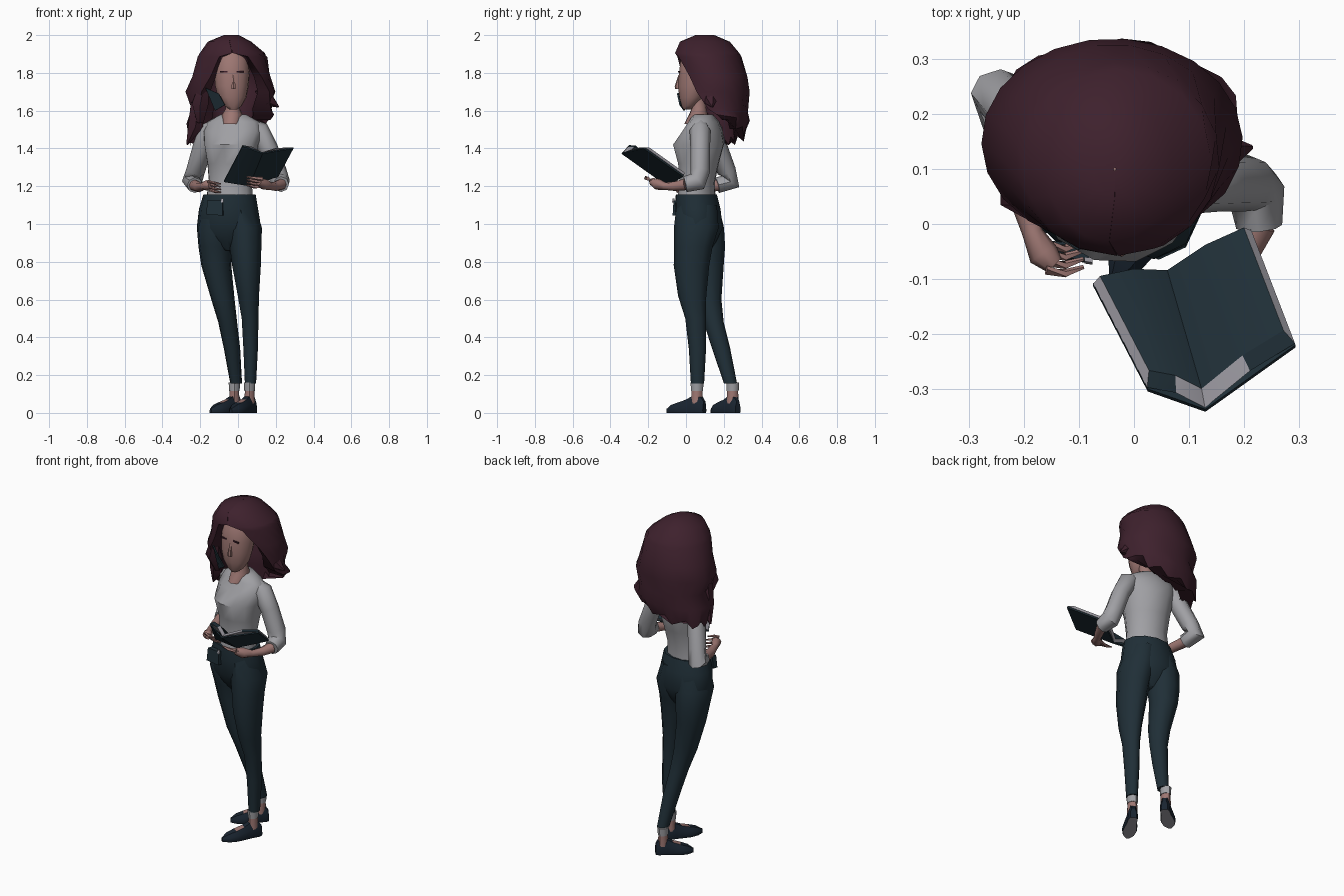
import bpy, bmesh, math
from mathutils import Vector, Matrix


def mat(name, r, g, b):
    m = bpy.data.materials.new(name)
    m.diffuse_color = (r, g, b, 1)
    return m


HAIR = mat("hair plum", .048, .015, .026)
SKIN = mat("skin", .34, .185, .17)
SHIRT = mat("shirt grey", .35, .35, .37)
TEAL = mat("dark teal", .014, .028, .038)
SHOE = mat("shoe navy", .010, .018, .030)
PALE = mat("paper grey", .36, .35, .39)


def finish(name, bm, mats, rule=None, smooth=50):
    bmesh.ops.recalc_face_normals(bm, faces=bm.faces)
    bm.normal_update()
    if rule:
        for f in bm.faces:
            f.material_index = rule(f)
    me = bpy.data.meshes.new(name)
    bm.to_mesh(me)
    bm.free()
    for m in mats:
        me.materials.append(m)
    ob = bpy.data.objects.new(name, me)
    bpy.context.collection.objects.link(ob)
    bpy.ops.object.select_all(action='DESELECT')
    ob.select_set(True)
    bpy.context.view_layer.objects.active = ob
    bpy.ops.object.shade_smooth_by_angle(angle=math.radians(smooth))
    return ob


def skin_rings(name, rings, mats, rule=None, smooth=50):
    """Join closed rings of points into a capped solid."""
    bm = bmesh.new()
    vs = [[bm.verts.new(p) for p in r] for r in rings]
    n = len(rings[0])
    for a, b in zip(vs, vs[1:]):
        for i in range(n):
            j = (i + 1) % n
            bm.faces.new((a[i], a[j], b[j], b[i]))
    bm.faces.new(vs[0])
    bm.faces.new(vs[-1])
    return finish(name, bm, mats, rule, smooth)


def loft(name, rows, mats, n=10, turn=0, rule=None):
    """Stack of horizontal ellipses: x, y, z, rx, ry."""
    rot = Matrix.Rotation(math.radians(turn), 3, 'Z')
    rings = []
    for x, y, z, rx, ry in rows:
        rings.append([Vector((x, y, z)) + rot @ Vector((rx * math.sin(i * math.tau / n),
                     -ry * math.cos(i * math.tau / n), 0)) for i in range(n)])
    return skin_rings(name, rings, mats, rule)


def tube(name, rows, mats, n=8):
    """Limb through points x, y, z, r."""
    pts = [Vector(r[:3]) for r in rows]
    rings = []
    for k, p in enumerate(pts):
        d = (pts[min(k + 1, len(pts) - 1)] - pts[max(k - 1, 0)]).normalized()
        u = d.cross(Vector((1, 0, 0))).normalized()
        v = d.cross(u)
        rings.append([p + rows[k][3] * (u * math.cos(i * math.tau / n) + v * math.sin(i * math.tau / n))
                      for i in range(n)])
    return skin_rings(name, rings, mats)


def slab(name, edge0, edge1, lift, mats, pull=None, amount=0):
    """Sheet between two edges, thickened by lift; top faces take the first material."""
    e0, e1, lift = [Vector(p) for p in edge0], [Vector(p) for p in edge1], Vector(lift)
    pull = Vector(pull or (0, 0, 0))
    rings = [[a, b, b.lerp(pull, amount) + lift, a.lerp(pull, amount) + lift] for a, b in zip(e0, e1)]
    up = lift.normalized()
    return skin_rings(name, rings, mats, lambda f: 0 if f.normal.dot(up) > .8 else len(mats) - 1, 30)


# trousers: hips and two legs
loft("hips", [(-.045, .055, 1.155, .14, .11), (-.05, .062, 1.08, .158, .122), (-.048, .075, .98, .172, .12),
              (-.045, .078, .91, .14, .085), (-.04, .08, .86, .05, .05)], [TEAL], 12, -8)
loft("back_leg", [(-.1, .075, 1.1, .08, .1), (-.122, .09, .98, .096, .113), (-.12, .108, .88, .09, .1),
                  (-.115, .115, .78, .08, .085), (-.08, .12, .6, .062, .068), (-.055, .145, .48, .05, .055),
                  (-.032, .185, .34, .043, .05), (-.01, .235, .155, .031, .036)], [TEAL], 9, -20)
loft("front_leg", [(.01, .06, 1.1, .08, .11), (.035, .058, .98, .093, .122), (.04, .042, .88, .085, .105),
                   (.045, .032, .78, .077, .097), (.055, .035, .62, .057, .077), (.064, .052, .5, .045, .056),
                   (.067, .062, .34, .039, .047), (.066, .062, .155, .03, .036)], [TEAL], 9)

# ankles, cuffs and shoes
for side, heel, toe in (("back", Vector((.012, .275, 0)), Vector((-.145, .135, 0))),
                        ("front", Vector((.086, .098, 0)), Vector((-.038, -.1, 0)))):
    ank = heel.lerp(toe, .2)
    loft(side + "_ankle", [(ank.x, ank.y, .05, .028, .032), (ank.x, ank.y, .135, .024, .028)], [SKIN], 8)
    loft(side + "_cuff", [(ank.x, ank.y, .115, .028, .032), (ank.x, ank.y, .16, .03, .034)], [SHIRT], 8)
    d = (toe - heel).normalized()
    w = Vector((-d.y, d.x, 0))
    rings = []
    for t, hw, h in ((0, .018, .06), (.08, .028, .085), (.3, .03, .088), (.45, .036, .07), (.66, .042, .055),
                     (.85, .033, .042), (1, .008, .022)):
        c = heel.lerp(toe, t)
        rings.append([c + w * (hw * s) + Vector((0, 0, z)) for s, z in
                      ((-.9, 0), (-1, .012), (-.9, h * .6), (-.5, h), (.5, h), (.9, h * .6), (1, .012), (.9, 0))])
    hl, tl = heel.copy(), toe.copy()

    def shoe_rule(f, hl=hl, tl=tl, d=d):
        c = f.calc_center_median()
        t = (c - hl).dot(d) / (tl - hl).length
        if c.z < .005:
            return 1
        return 2 if f.normal.z > .75 and .46 < t < .62 else 0
    skin_rings(side + "_shoe", rings, [SHOE, PALE, SKIN], shoe_rule, 35)

# belt pouch with button
slab("belt_pouch", [(-.16, -.035, 1.05), (-.155, -.03, 1.125)], [(-.075, -.045, 1.045), (-.075, -.04, 1.125)],
     (-.008, -.026, 0), [TEAL])
slab("belt_button", [(-.09, -.064, 1.115), (-.09, -.06, 1.135)], [(-.076, -.066, 1.115), (-.076, -.062, 1.135)],
     (0, -.008, 0), [PALE])

# shirt
loft("shirt_body", [(-.045, .055, 1.14, .128, .1), (-.04, .06, 1.22, .118, .092), (-.037, .066, 1.32, .13, .108),
                    (-.035, .066, 1.42, .148, .137), (-.028, .088, 1.49, .165, .102), (-.025, .095, 1.54, .145, .075),
                    (-.025, .09, 1.58, .07, .052)], [SHIRT], 12, -16)
tube("right_sleeve", [(-.1, .115, 1.535, .03), (-.155, .14, 1.495, .056), (-.19, .17, 1.4, .052),
                      (-.225, .215, 1.28, .05), (-.243, .237, 1.225, .054), (-.228, .165, 1.205, .042)], [SHIRT])
tube("left_sleeve", [(.05, .08, 1.535, .03), (.11, .075, 1.495, .056), (.16, .075, 1.4, .052),
                     (.205, .075, 1.28, .052), (.222, .06, 1.225, .053), (.228, -.005, 1.21, .042)], [SHIRT])

# forearms and hands
tube("right_forearm", [(-.23, .17, 1.205, .031), (-.205, .06, 1.195, .027), (-.185, -.015, 1.2, .019),
                       (-.165, -.055, 1.205, .028), (-.145, -.075, 1.205, .018)], [SKIN])
tube("left_forearm", [(.228, 0, 1.21, .031), (.2, -.06, 1.2, .025), (.17, -.11, 1.2, .02),
                      (.14, -.15, 1.21, .03), (.11, -.18, 1.225, .02)], [SKIN])
for k in range(4):
    o = k * .015
    tube("right_finger", [(-.16 + o * .2, -.085 + o, 1.225 - o, .009), (-.125, -.09 + o, 1.218 - o, .008),
                          (-.092, -.078 + o, 1.212 - o, .004)], [SKIN], 5)
    tube("left_finger", [(.13, -.13 - o * 1.6, 1.2 + o * .9, .011), (.085, -.14 - o * 1.6, 1.197 + o, .01),
                         (.045, -.14 - o * 1.6, 1.205 + o, .005)], [SKIN], 5)

# neck and head
loft("neck", [(-.035, .05, 1.53, .045, .06), (-.03, .066, 1.58, .055, .05), (-.028, .068, 1.61, .038, .04),
              (-.028, .06, 1.68, .038, .04)], [SKIN], 10, -10)
loft("head", [(-.025, .005, 1.605, .02, .018), (-.026, .012, 1.625, .046, .036), (-.03, .03, 1.67, .076, .066),
              (-.032, .04, 1.73, .09, .083), (-.032, .052, 1.8, .096, .09), (-.032, .06, 1.87, .09, .09),
              (-.032, .07, 1.93, .06, .06)], [SKIN], 12, 10)
loft("nose", [(-.024, -.045, 1.715, .013, .012), (-.023, -.047, 1.73, .012, .013), (-.026, -.034, 1.79, .006, .006)],
     [SKIN], 6)
for x, y in ((-.075, -.031), (.012, -.037)):
    slab("eyebrow", [(x - .02, y + .006, 1.802), (x - .02, y + .006, 1.81)], [(x + .02, y, 1.802), (x + .02, y, 1.81)],
         (0, -.006, 0), [HAIR])

# hair: C-shaped rings that open round the face (z, cx, cy, rx, ry, right and left opening angle, inner scale)
rings, m = [], 17
rows = ((2.0, -.035, .1, .04, .05, .1, .1, .05), (1.965, -.045, .1, .115, .132, .1, .1, .4),
        (1.905, -.03, .112, .172, .17, .3, .3, .6), (1.885, -.03, .118, .186, .176, 27, 22, .7),
        (1.78, -.035, .14, .208, .187, 50, 32, .75), (1.7, -.04, .15, .238, .188, 60, 40, .7),
        (1.61, -.035, .158, .208, .17, 76, 55, .55), (1.53, -.035, .172, .232, .162, 86, 66, .5),
        (1.41, -.045, .19, .212, .12, 92, 76, .55))
for k, (z, cx, cy, rx, ry, ar, al, inner) in enumerate(rows):
    outer, inside = [], []
    for i in range(m):
        t = i / (m - 1)
        a = math.radians(ar + (360 - al - ar) * t)
        wave = 1 + (.025 * (-1) ** (i // 2 + k) if k > 4 and ry < .18 else 0)
        side = (1 - t) ** 2
        zz = z + (0, .05 * side, .14 * side + .02 * (i % 3))[max(0, k - 6)]
        for lst, s in ((outer, wave), (inside, inner)):
            lst.append((cx + rx * s * math.sin(a), cy - ry * s * math.cos(a), zz))
    rings.append(outer + inside[::-1])
skin_rings("hair", rings, [HAIR])

# loose hair tips on each side and the dark inner fold beside the cheek
tube("left_hair_tip", [(.12, .12, 1.72, .04), (.165, .13, 1.65, .035), (.215, .14, 1.62, .004)], [HAIR], 6)
tube("right_hair_tip", [(-.21, .12, 1.64, .045), (-.225, .13, 1.52, .045), (-.27, .15, 1.42, .005)], [HAIR], 6)
tube("right_front_lock", [(-.18, .05, 1.74, .03), (-.2, .06, 1.64, .05), (-.2, .09, 1.54, .02)], [HAIR], 6)
slab("hair_fold", [(-.17, .01, 1.72), (-.12, -.005, 1.6)], [(-.1, -.04, 1.69), (-.068, -.027, 1.63)],
     (-.002, -.008, 0), [TEAL])

# open book: cover and page block for each half (outer edge, middle, spine)
S0, S1 = (.06, -.1, 1.2), (.13, -.342, 1.372)
lift = Vector((0, .6, .8))
for side, O0, O1 in (("left", (-.075, -.112, 1.222), (.025, -.305, 1.412)),
                     ("right", (.213, -.015, 1.25), (.294, -.225, 1.4))):
    e0, e1 = [[Vector(a), Vector(a).lerp(Vector(b), .5), Vector(b)] for a, b in ((O0, S0), (O1, S1))]
    slab(side + "_book_cover", e0, e1, lift * .008, [TEAL])
    p0, p1 = [], []
    for k in range(3):
        up = lift * (.009 + (0, .014, 0)[k])
        p0.append(e0[k].lerp(e1[k], .01) + up)
        p1.append(e0[k].lerp(e1[k], .99) + up)
    slab(side + "_book_pages", p0, p1, lift * .022, [TEAL, PALE], S0, .09)
